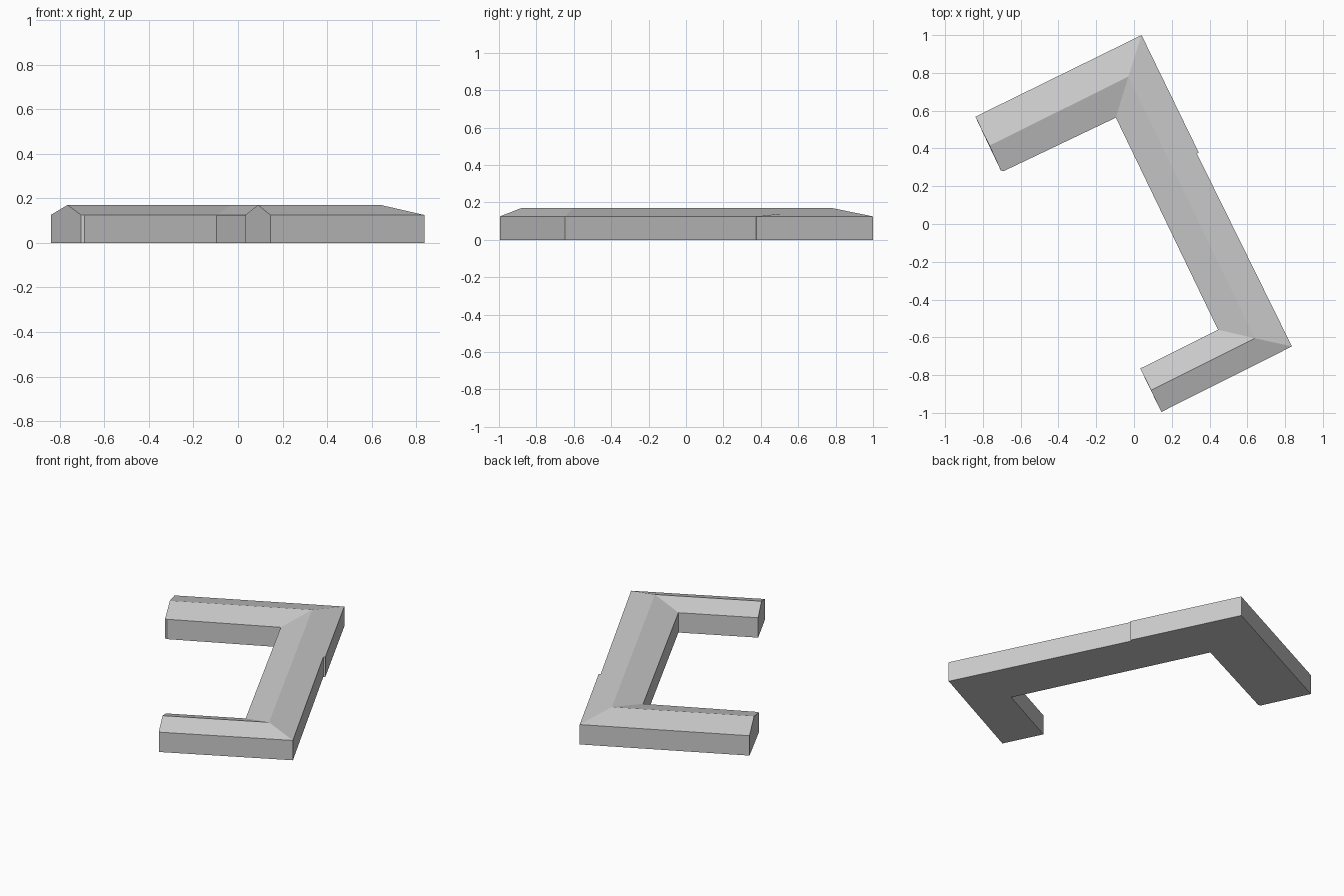
import bpy
import bmesh

cube = bpy.data.objects.get("Cube")
if cube:
    bpy.data.objects.remove(cube, do_unlink=True)

EAVE, RIDGE = 0.125, 0.17

grey = bpy.data.materials.new("plain grey")
grey.use_nodes = True
colour = (0.6, 0.6, 0.6, 1)
grey.diffuse_color = colour
grey.node_tree.nodes["Principled BSDF"].inputs["Base Color"].default_value = colour

# Plan outline of each long side, split per wing, and the shared ridge line
outer = [[(-0.84, 0.568), (0.04, 1.0)],
         [(0.04, 1.0), (0.343, 0.378), (0.333, 0.373), (0.836, -0.648)],
         [(0.836, -0.648), (0.145, -0.995)]]
inner = [[(-0.705, 0.283), (-0.69, 0.28), (-0.096, 0.563)],
         [(-0.096, 0.563), (0.445, -0.56)],
         [(0.445, -0.56), (0.033, -0.765)]]
ridge = [(-0.765, 0.415), (-0.03, 0.78), (0.64, -0.605), (0.09, -0.88)]


def at(points, z):
    return [(x, y, z) for x, y in points]


def make_part(name, polygons):
    bm = bmesh.new()
    for polygon in polygons:
        bm.faces.new([bm.verts.new(p) for p in polygon])
    bmesh.ops.remove_doubles(bm, verts=bm.verts, dist=0.0005)
    bmesh.ops.recalc_face_normals(bm, faces=bm.faces)
    mesh = bpy.data.meshes.new(name)
    bm.to_mesh(mesh)
    bm.free()
    mesh.materials.append(grey)
    obj = bpy.data.objects.new(name, mesh)
    bpy.context.collection.objects.link(obj)


def wall_quads(points):
    return [at([a, b], 0) + at([b, a], EAVE) for a, b in zip(points, points[1:])]


# Walls: three wings on both sides, two end walls with gables, and the floor
walls = []
for side in outer + inner:
    walls += wall_quads(side)
for end in (0, -1):
    a, b = outer[end][end], inner[end][end]
    walls.append(at([a, b], 0) + at([b], EAVE) + at([ridge[end]], RIDGE) + at([a], EAVE))
for out_side, in_side in zip(outer, inner):
    walls.append(at(out_side + in_side[::-1], 0))
make_part("walls", walls)

# Roof: one pitched slope on each side of every wing, mitred at the corners
slopes = []
for i in range(3):
    top = at([ridge[i + 1], ridge[i]], RIDGE)
    for side in (outer[i], inner[i]):
        slopes.append(at(side, EAVE) + top)
make_part("roof", slopes)

# Closed sheets can be flipped by the open roof, so point every slope upward
roof = bpy.data.objects["roof"].data
if roof.polygons[0].normal.z < 0:
    roof.flip_normals()
